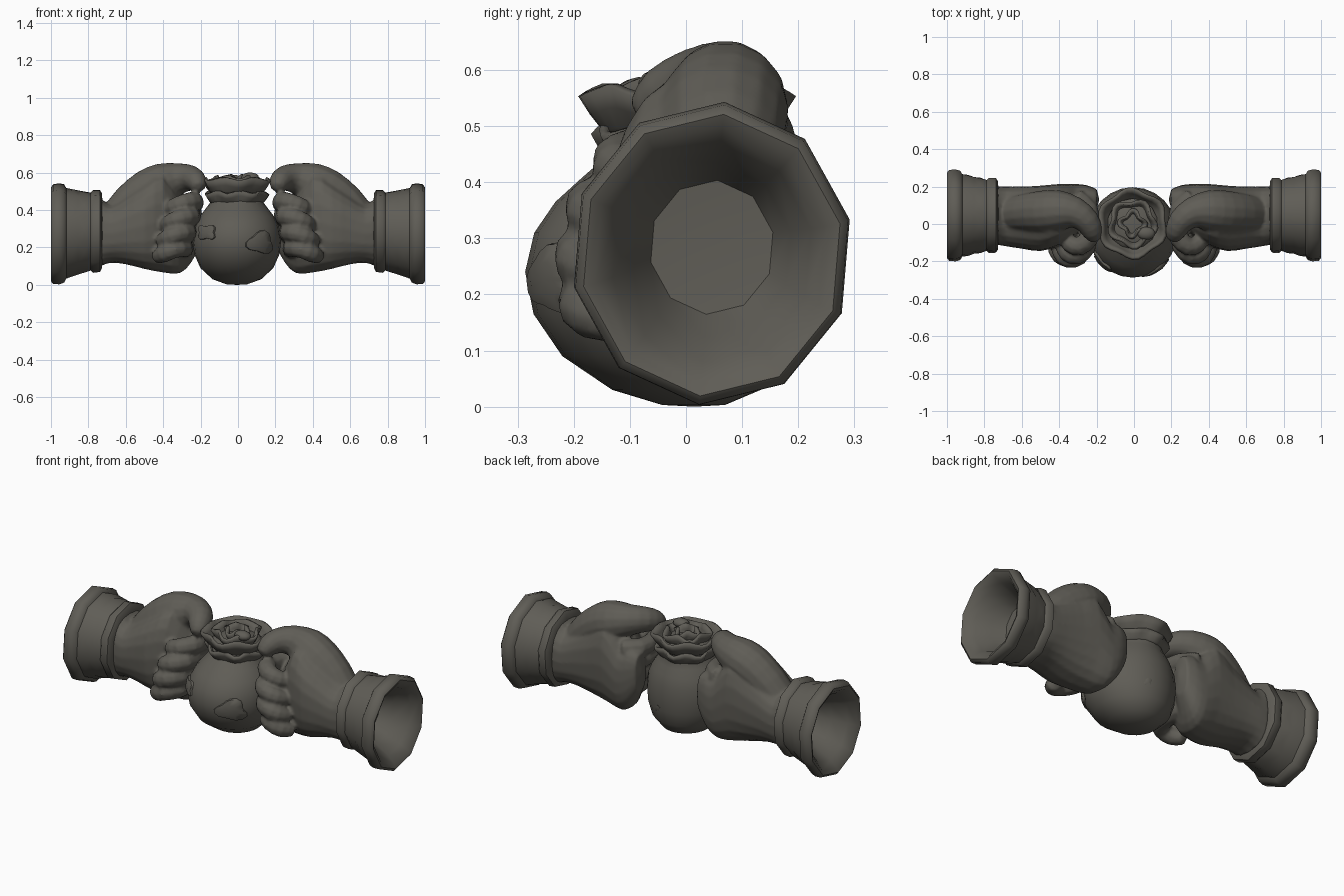
import bpy, bmesh, math
from mathutils import Vector

if "Cube" in bpy.data.objects:
    bpy.data.objects.remove(bpy.data.objects["Cube"])

TAU = 2 * math.pi
stone = bpy.data.materials.new("dark_grey_stone")
stone.diffuse_color = (0.115, 0.109, 0.093, 1)
stone.use_nodes = True
stone.node_tree.nodes["Principled BSDF"].inputs["Base Color"].default_value = stone.diffuse_color


def finish(name, bm, mirror=False, angle=38, thick=0, voxel=0):
    bmesh.ops.recalc_face_normals(bm, faces=bm.faces)
    me = bpy.data.meshes.new(name)
    bm.to_mesh(me)
    bm.free()
    me.materials.append(stone)
    me.shade_smooth()
    me.set_sharp_from_angle(angle=math.radians(angle))
    ob = bpy.data.objects.new(name, me)
    bpy.context.collection.objects.link(ob)
    if voxel:
        mod = ob.modifiers.new("merge_parts", "REMESH")
        mod.mode, mod.voxel_size, mod.use_smooth_shade = "VOXEL", voxel, True
        mod = ob.modifiers.new("soften", "SMOOTH")
        mod.factor, mod.iterations = .5, 2
    if thick:
        mod = ob.modifiers.new("thickness", "SOLIDIFY")
        mod.thickness, mod.offset = thick, 0
    if mirror:
        ob.modifiers.new("other_side", "MIRROR")
    return ob


def skin(bm, rings, tips=(None, None)):
    """Join rings of points with quads; a tip point closes an end with a fan."""
    vr = [[bm.verts.new(p) for p in r] for r in rings]
    n = len(vr[0])
    faces = []
    for a, b in zip(vr, vr[1:]):
        for i in range(n):
            j = (i + 1) % n
            faces.append(bm.faces.new((a[i], a[j], b[j], b[i])))
    for ring, tip in ((vr[0], tips[0]), (vr[-1], tips[1])):
        if tip is not None:
            t = bm.verts.new(tip)
            for i in range(n):
                bm.faces.new((ring[i], ring[(i + 1) % n], t))
    return faces


def spline(pts, sub):
    """Catmull-Rom interpolation of tuples of any length."""
    pts = [Vector(p) for p in pts]
    p = [pts[0] * 2 - pts[1]] + pts + [pts[-1] * 2 - pts[-2]]
    out = []
    for k in range(1, len(p) - 2):
        for s in range(sub):
            t = s / sub
            out.append(0.5 * (2 * p[k] + (p[k + 1] - p[k - 1]) * t
                       + (2 * p[k - 1] - 5 * p[k] + 4 * p[k + 1] - p[k + 2]) * t * t
                       + (3 * p[k] - p[k - 1] - 3 * p[k + 1] + p[k + 2]) * t ** 3))
    return out + [pts[-1]]


def tube(bm, pts, sides=10, sub=2):
    """Round limb along a path of (x, y, z, radius)."""
    path = spline(pts, sub)
    rings, tangents = [], []
    for k, p in enumerate(path):
        t = (path[min(k + 1, len(path) - 1)].xyz - path[max(k - 1, 0)].xyz).normalized()
        u = t.cross(Vector((0, 0, 1))).normalized()
        v = u.cross(t)
        tangents.append(t)
        rings.append([p.xyz + p.w * (u * math.cos(TAU * i / sides) + v * math.sin(TAU * i / sides))
                      for i in range(sides)])
    skin(bm, rings, (path[0].xyz - tangents[0] * path[0].w * .5,
                     path[-1].xyz + tangents[-1] * path[-1].w * .5))


# Cuffs: ten-sided flared sleeve ends with hollow mouth and quilted band
cuff = [(.725, .16), (.727, .2), (.738, .22), (.775, .222), (.788, .209), (.855, .226), (.918, .243),
        (.93, .264), (.955, .271), (.988, .268), (1.0, .252), (.99, .23), (.95, .195), (.87, .155), (.8, .12)]
rings = []
for x, r in cuff:
    cz = .27 + (1 - x) * .07
    rings.append([(x, .046 + .93 * r * math.sin(TAU * i / 10 + .09), cz + r * math.cos(TAU * i / 10 + .09))
                  for i in range(10)])
bm = bmesh.new()
faces = skin(bm, rings, (None, (.79, .045, .285)))
poked = bmesh.ops.poke(bm, faces=faces[40:60])
for v in poked["verts"]:
    v.co += Vector((0, v.co.y - .046, v.co.z - .28)).normalized() * .01
finish("cuff", bm, mirror=True, angle=50)

# Hand: palm of rounded-box sections (x, y min, y max, z min, z max)
sections = [(.735, -.11, .20, .10, .465), (.68, -.12, .20, .118, .43), (.60, -.132, .20, .11, .48),
            (.50, -.145, .205, .085, .55), (.40, -.115, .214, .066, .605), (.31, -.06, .214, .062, .47),
            (.25, .03, .207, .12, .455), (.20, .08, .187, .21, .43)]
rings = []
for x, y0, y1, z0, z1 in spline(sections, 2):
    ring = []
    for i in range(20):
        c, s = math.cos(TAU * i / 20), math.sin(TAU * i / 20)
        ring.append((x, (y0 + y1) / 2 + (y1 - y0) / 2 * math.copysign(abs(c) ** .78, c),
                     (z0 + z1) / 2 + (z1 - z0) / 2 * math.copysign(abs(s) ** .85, s)))
    rings.append(ring)
hand = bmesh.new()
skin(hand, rings, ((.735, .045, .285), (.185, .13, .32)))

# Thumb arching over the top
tube(hand, [(.66, .05, .33, .10), (.575, .06, .435, .105), (.48, .065, .505, .115),
            (.395, .07, .545, .11), (.31, .058, .57, .083), (.25, .012, .57, .068),
            (.222, -.04, .55, .056), (.21, -.07, .52, .038)], sides=14)

# Four curled fingers: height, front depth and inner x of each
for z, fy, xi in ((.435, -.12, .23), (.355, -.168, .245), (.27, -.187, .265), (.188, -.18, .285)):
    tube(hand, [(xi + .08, .14, z, .052), (xi + .01, .08, z, .05), (xi, -.02, z + .004, .047),
                (xi + .01, fy + .045, z + .012, .052), (xi + .06, fy, z + .002, .05),
                (xi + .11, fy + .013, z - .02, .049), (xi + .145, fy + .06, z - .038, .038)])
finish("hand", hand, mirror=True, voxel=.0095)


# Fruit: lathed body whose axis bows slightly backwards at both ends
def bow(z):
    return -.045 + .06 * ((z - .24) / .24) ** 2


profile = [(.055, .003), (.13, .03), (.195, .09), (.228, .165), (.237, .24), (.226, .31),
           (.2, .365), (.165, .41), (.135, .45), (.12, .49)]
rings = []
for r, z in profile:
    rings.append([(-.006 + r * math.cos(TAU * i / 24), bow(z) + 1.02 * r * math.sin(TAU * i / 24), z)
                  for i in range(24)])
bm = bmesh.new()
skin(bm, rings, ((-.006, .015, 0), (-.006, .01, .5)))
finish("fruit", bm)


# Raised leafy patches lying on the fruit
def patch(name, x, z, size, lobes, back=1):
    centre = Vector((-.006, -.045, .24))
    rings = []
    for k, lift in ((1.1, .97), (1.0, 1.03), (.5, 1.05)):
        ring = []
        for i in range(20):
            a = TAU * i / 20
            r = size * k * (1 + .2 * math.cos(lobes * a + x * 20))
            px, pz = x + r * math.cos(a), z + r * .85 * math.sin(a) - .24
            py = -back * math.sqrt(max(.238 ** 2 - px * px - pz * pz, .0004))
            ring.append(centre + Vector((px, py, pz)) * lift)
        rings.append(ring)
    bm = bmesh.new()
    skin(bm, rings, (None, sum(rings[-1], Vector()) / 20))
    finish(name, bm, angle=60)


patch("leaf_patch_left", -.16, .28, .045, 4)
patch("leaf_patch_right", .125, .225, .065, 3)
patch("back_bump", .06, .16, .03, 3, back=-1)


# Rose-like crown: nested ruffled cups with thickness
def ruffle(name, r0, z0, r1, z1, waves, amp, phase):
    rings = []
    for k in range(4):
        t = k / 3
        ring = []
        for i in range(36):
            a = TAU * i / 36
            w = math.cos(waves * a + phase)
            r = r0 + (r1 - r0) * t ** .8 + amp * t * w
            ring.append((-.008 + r * math.cos(a), .002 + r * math.sin(a),
                         z0 + (z1 - z0) * t ** 1.2 - amp * .8 * t * w))
        rings.append(ring)
    bm = bmesh.new()
    skin(bm, rings)
    finish(name, bm, thick=.016)


ruffle("lower_petals", .125, .435, .16, .495, 7, .012, .6)
ruffle("outer_petals", .115, .475, .178, .565, 6, .011, 2.6)
ruffle("middle_petals", .08, .5, .12, .575, 5, .014, 1.0)
ruffle("inner_petals", .035, .51, .062, .58, 4, .014, .3)

# Rose heart filling and the curled petal knob
for name, loc, size in (("rose_heart", (-.008, .002, .51), (.135, .135, .035)),
                        ("petal_knob", (.065, -.05, .575), (.048, .035, .026))):
    bm = bmesh.new()
    bmesh.ops.create_uvsphere(bm, u_segments=14, v_segments=8, radius=1)
    for v in bm.verts:
        v.co = Vector([l + s * c for l, s, c in zip(loc, size, v.co)])
    finish(name, bm)
